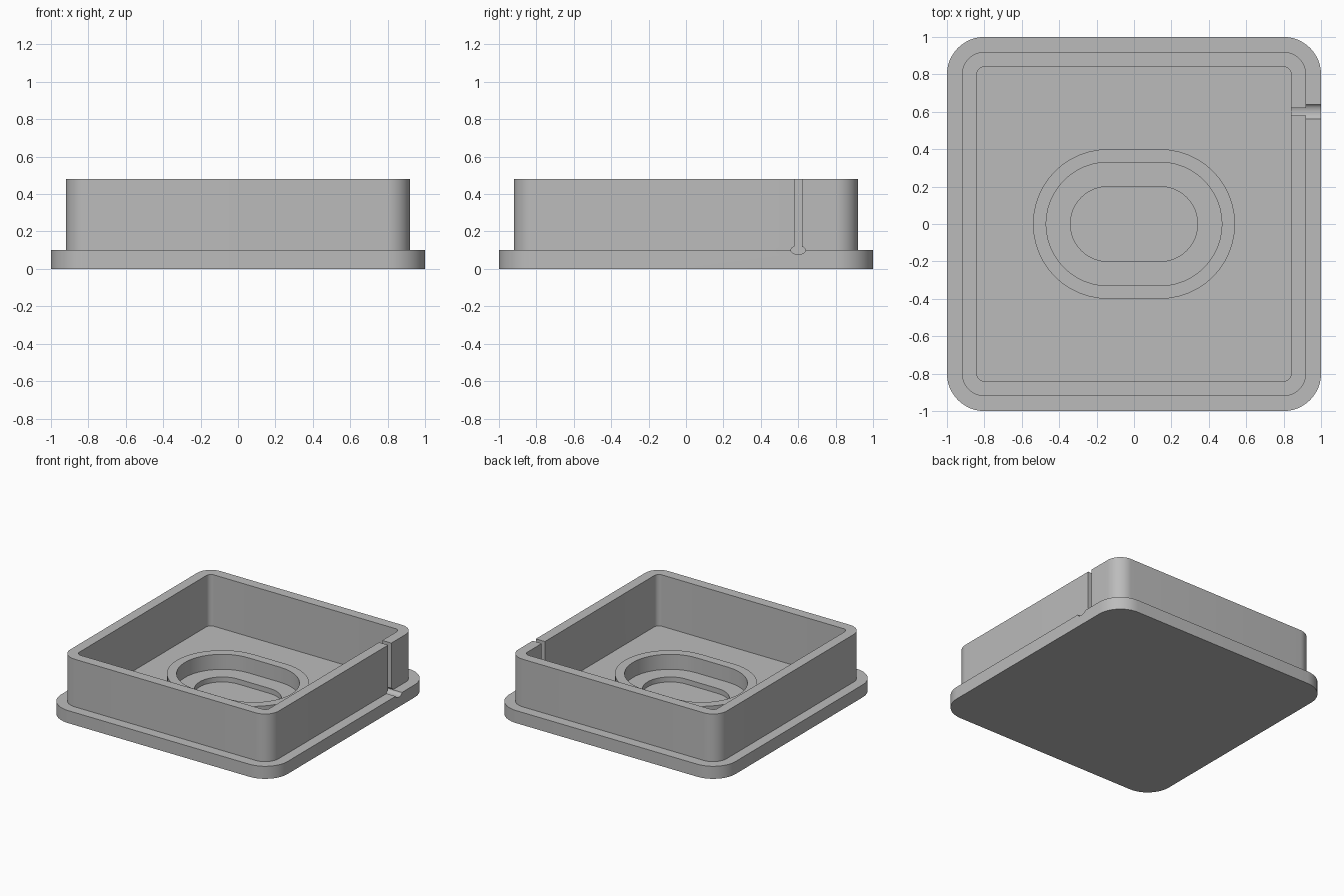
import bpy, bmesh, math

if "Cube" in bpy.data.objects:
    bpy.data.objects.remove(bpy.data.objects["Cube"])

SEG = 12  # segments per rounded corner


def outline(hx, hy, r, z):
    """Rounded rectangle (or oval when r == hy) as a list of points."""
    pts = []
    for i, (sx, sy) in enumerate([(1, 1), (-1, 1), (-1, -1), (1, -1)]):
        for k in range(SEG + 1):
            a = math.pi / 2 * (i + k / SEG)
            pts.append((sx * (hx - r) + r * math.cos(a),
                        sy * (hy - r) + r * math.sin(a), z))
    return pts


def make_object(name, bm, mat):
    bmesh.ops.remove_doubles(bm, verts=bm.verts, dist=1e-5)
    bmesh.ops.recalc_face_normals(bm, faces=bm.faces)
    mesh = bpy.data.meshes.new(name)
    bm.to_mesh(mesh)
    bm.free()
    mesh.materials.append(mat)
    ob = bpy.data.objects.new(name, mesh)
    bpy.context.collection.objects.link(ob)
    return ob


def loft(name, loops, mat):
    """Skin consecutive closed loops and cap both ends."""
    bm = bmesh.new()
    rings = [[bm.verts.new(p) for p in loop] for loop in loops]
    n = len(rings[0])
    for a, b in zip(rings, rings[1:]):
        for i in range(n):
            j = (i + 1) % n
            bm.faces.new((a[i], a[j], b[j], b[i]))
    bm.faces.new(rings[0])
    bm.faces.new(rings[-1])
    return make_object(name, bm, mat)


grey = bpy.data.materials.new("grey plastic")
grey.diffuse_color = (0.5, 0.5, 0.5, 1)
grey.use_nodes = True
grey.node_tree.nodes["Principled BSDF"].inputs["Base Color"].default_value = grey.diffuse_color

FLOOR, FLANGE, RING, RIM, RECESS = 0.07, 0.10, 0.19, 0.48, 0.03

# Tray: flange, wall, floor, raised oval ring and oval recess in one skin
tray = loft("tray", [
    outline(1.00, 1.00, 0.20, 0),
    outline(1.00, 1.00, 0.20, FLANGE),
    outline(0.92, 0.92, 0.12, FLANGE),
    outline(0.92, 0.92, 0.12, RIM),
    outline(0.84, 0.84, 0.04, RIM),
    outline(0.84, 0.84, 0.04, FLOOR),
    outline(0.54, 0.40, 0.40, FLOOR),
    outline(0.54, 0.40, 0.40, RING),
    outline(0.47, 0.33, 0.33, RING),
    outline(0.47, 0.33, 0.33, FLOOR),
    outline(0.34, 0.20, 0.20, FLOOR),
    outline(0.34, 0.20, 0.20, RECESS),
], grey)

# Keyhole cutter: oval cable hole with a narrow slot up through the rim
a0 = math.pi / 3
profile = [(0.02, 0.6), (-0.02, 0.6)]
for k in range(17):
    a = math.pi - a0 + (math.pi + 2 * a0) * k / 16
    profile.append((0.04 * math.cos(a), FLANGE + 0.022 * math.sin(a)))
cutter = loft("cable_slot_cutter",
              [[(x, 0.60 + y, z) for y, z in profile] for x in (0.80, 1.10)], grey)
cutter.hide_render = True
cutter.hide_viewport = True

cut = tray.modifiers.new("cable slot", 'BOOLEAN')
cut.operation = 'DIFFERENCE'
cut.solver = 'EXACT'
cut.object = cutter

# Bake the cut, then shade smooth with sharp edges
bpy.context.view_layer.update()
dg = bpy.context.evaluated_depsgraph_get()
baked = bpy.data.meshes.new_from_object(tray.evaluated_get(dg))
tray.modifiers.clear()
tray.data = baked
bpy.data.objects.remove(cutter)
bpy.context.view_layer.objects.active = tray
tray.select_set(True)
bpy.ops.object.shade_smooth_by_angle(angle=math.radians(30))
